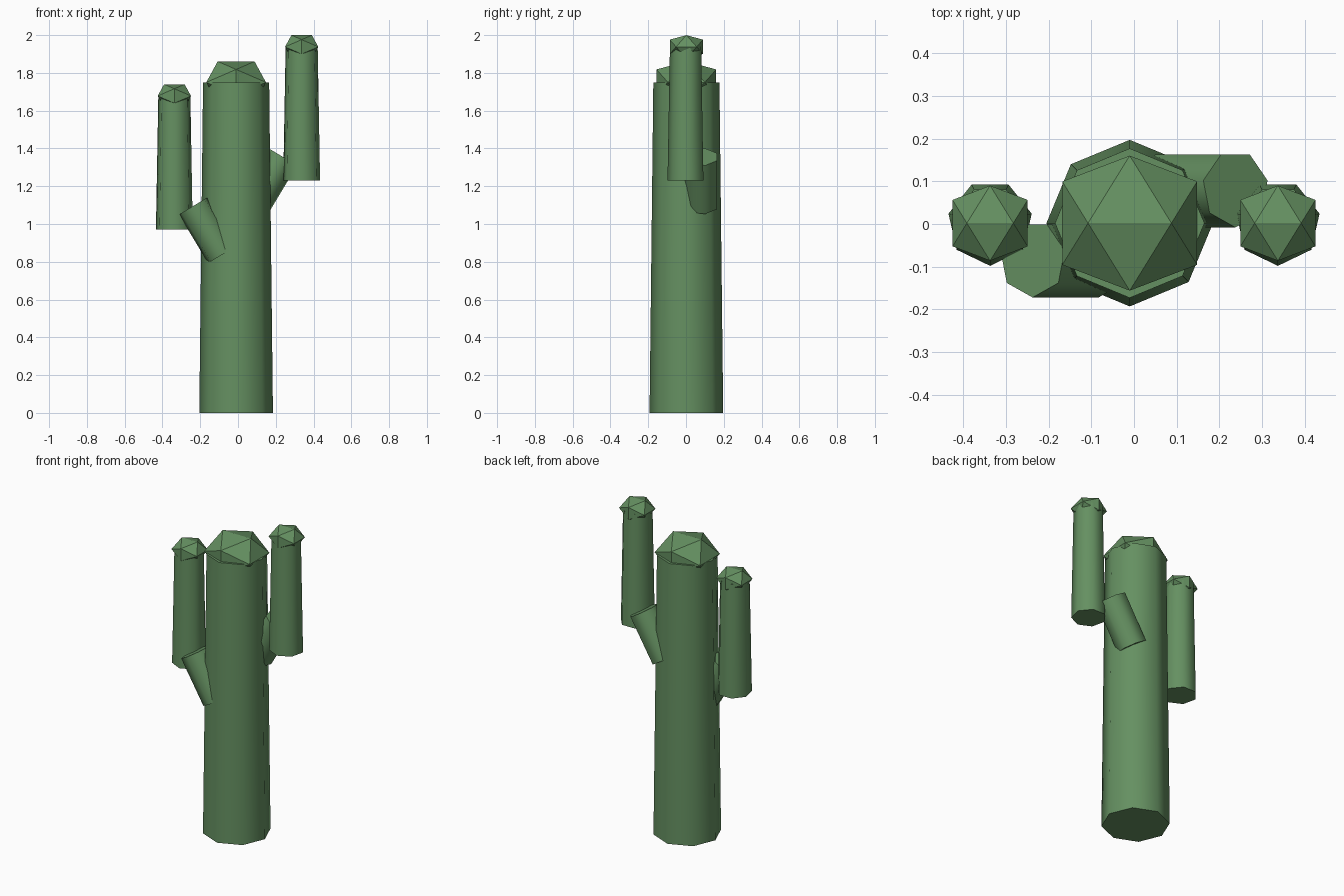
import bpy, bmesh
from math import sin, cos, pi, radians
from mathutils import Matrix

if "Cube" in bpy.data.objects:
    bpy.data.objects.remove(bpy.data.objects["Cube"])

green = bpy.data.materials.new("cactus_green")
green.diffuse_color = (0.13, 0.28, 0.12, 1)
green.use_nodes = True
green.node_tree.nodes["Principled BSDF"].inputs["Base Color"].default_value = green.diffuse_color


def finish(bm, name):
    bmesh.ops.recalc_face_normals(bm, faces=bm.faces)
    mesh = bpy.data.meshes.new(name)
    bm.to_mesh(mesh)
    bm.free()
    mesh.materials.append(green)
    obj = bpy.data.objects.new(name, mesh)
    bpy.context.collection.objects.link(obj)
    return obj


def stem(name, sides, r_bottom, r_top, length, base, tilt=0):
    """Tapered prism with one corner towards -y, tilted about y at its base."""
    bm = bmesh.new()
    rings = []
    for r, z in ((r_bottom, 0), (r_top, length)):
        rings.append([bm.verts.new((r * sin(2 * pi * i / sides),
                                    -r * cos(2 * pi * i / sides), z))
                      for i in range(sides)])
    low, high = rings
    for i in range(sides):
        j = (i + 1) % sides
        bm.faces.new((low[i], low[j], high[j], high[i]))
    bm.faces.new(low[::-1])
    bm.faces.new(high)
    bm.transform(Matrix.Translation(base) @ Matrix.Rotation(tilt, 4, 'Y'))
    obj = finish(bm, name)
    bpy.ops.object.select_all(action='DESELECT')
    obj.select_set(True)
    bpy.context.view_layer.objects.active = obj
    bpy.ops.object.shade_smooth_by_angle(angle=radians(60))


def cap(name, half_width, centre):
    """Squashed icosahedron with an edge on top, running along x."""
    bm = bmesh.new()
    b = half_width
    a = b / 1.618
    for s in (-1, 1):
        for t in (-1, 1):
            for co in ((s * a, 0, t * b), (0, s * b, t * a), (s * b, t * a, 0)):
                bm.verts.new(co)
    bmesh.ops.convex_hull(bm, input=bm.verts)
    bm.transform(Matrix.Translation(centre) @ Matrix.Diagonal((1, 1, 0.7, 1)))
    finish(bm, name)


# Trunk
stem("trunk", 8, 0.195, 0.175, 1.75, (-0.01, 0.002, 0))
cap("trunk_cap", 0.158, (-0.01, 0.002, 1.75))

# Arms: slanted joint, upright part and cap on each side
for side, s, z in (("left", -1, 0.97), ("right", 1, 1.23)):
    stem(side + "_arm_joint", 7, 0.09, 0.09, 0.30,
         (s * 0.083, s * 0.082, z - 0.132), s * radians(31))
    stem(side + "_arm", 7, 0.10, 0.087, 0.71, (s * 0.337, 0.002, z))
    cap(side + "_arm_cap", 0.088, (s * 0.337, 0.002, z + 0.708))
